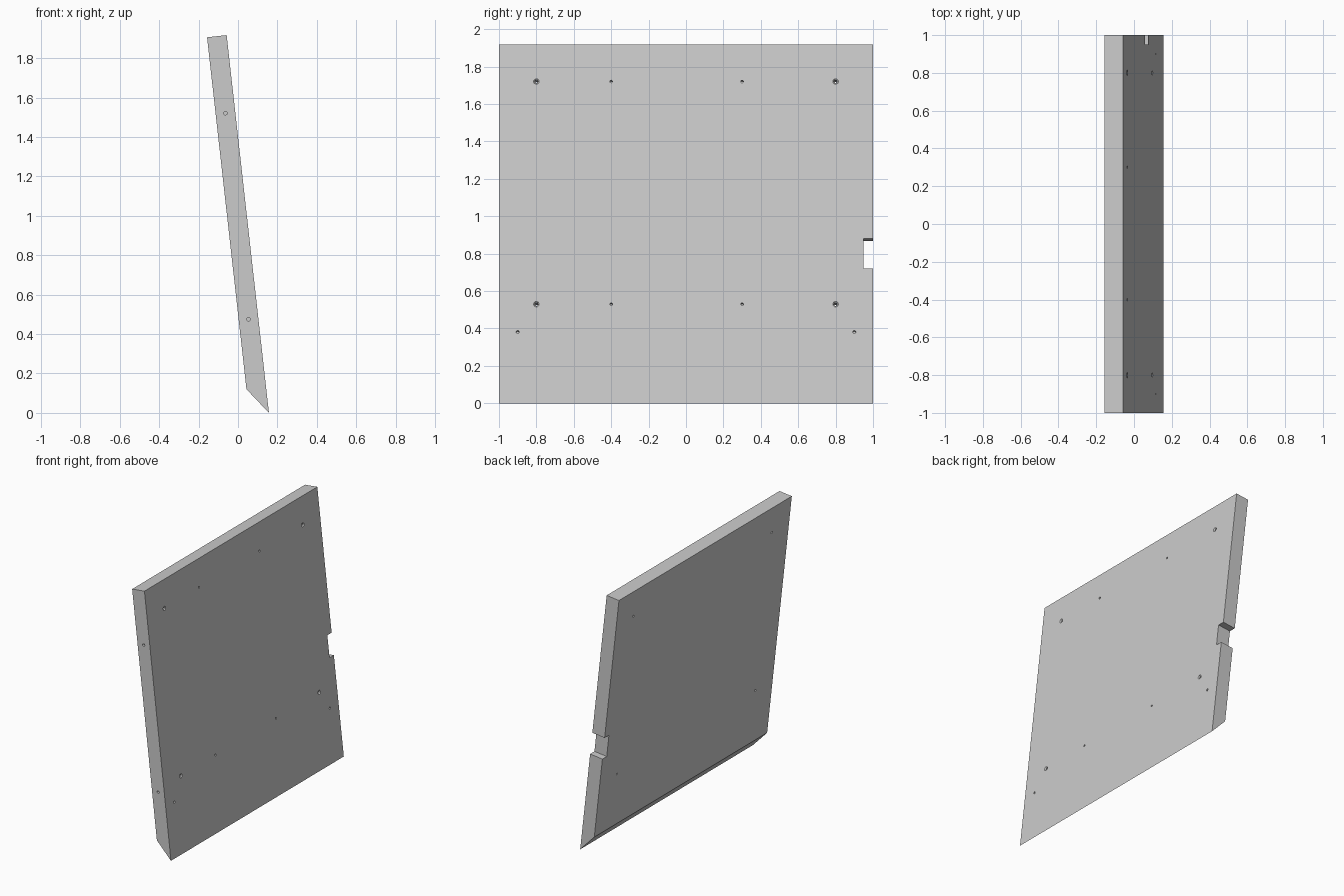
import bpy, bmesh, math
from mathutils import Matrix, Vector

if "Cube" in bpy.data.objects:
    bpy.data.objects.remove(bpy.data.objects["Cube"], do_unlink=True)

THICK, HEIGHT, BEVEL = 0.10, 1.929, 0.132
LEAN = math.radians(-6.39)


def new_object(name, bm):
    bmesh.ops.recalc_face_normals(bm, faces=bm.faces)
    mesh = bpy.data.meshes.new(name)
    bm.to_mesh(mesh)
    bm.free()
    obj = bpy.data.objects.new(name, mesh)
    bpy.context.collection.objects.link(obj)
    return obj


def add_hole(bm, mouth, direction, radius, depth, sink=0.0):
    """Drill a round hole from its mouth inward, with an optional countersink."""
    d = Vector(direction)
    turn = d.to_track_quat("Z", "Y").to_matrix().to_4x4()
    place = Matrix.Translation(mouth) @ turn
    out = 0.01
    # rings of (radius, distance along the hole), outside end first
    rings = [(radius, -out), (radius, depth)]
    if sink:
        rings = [(sink, -out), (sink, 0.0), (radius, sink - radius), (radius, depth)]
    sides = 16
    loops = []
    for r, z in rings:
        loops.append([bm.verts.new(place @ Vector((r * math.cos(a), r * math.sin(a), z)))
                      for a in (math.tau * i / sides for i in range(sides))])
    for low, high in zip(loops, loops[1:]):
        for i in range(sides):
            j = (i + 1) % sides
            bm.faces.new((low[i], low[j], high[j], high[i]))
    bm.faces.new(loops[0][::-1])
    bm.faces.new(loops[-1])


# Panel: side profile with a bevelled foot, extruded across the width
bm = bmesh.new()
profile = [(0, 0), (0, HEIGHT), (-THICK, HEIGHT), (-THICK, BEVEL)]
face = bm.faces.new([bm.verts.new((x, -1, z)) for x, z in profile])
ext = bmesh.ops.extrude_face_region(bm, geom=[face])
bmesh.ops.translate(bm, vec=(0, 2, 0),
                    verts=[g for g in ext["geom"] if isinstance(g, bmesh.types.BMVert)])
panel = new_object("side_panel", bm)

# Cutter: edge notch and all drilled holes
bm = bmesh.new()
notch = Matrix.Translation((-THICK / 2, 1, 0.805)) @ Matrix.Diagonal((0.2, 0.1, 0.161, 1))
bmesh.ops.create_cube(bm, size=1, matrix=notch)
inward = (-1, 0, 0)
for h in (0.533, 1.731):
    for y in (-0.8, 0.8):      # countersunk through holes
        add_hole(bm, (0, y, h), inward, 0.008, THICK + 0.02, sink=0.015)
    for y in (-0.4, 0.3):      # small dowel holes
        add_hole(bm, (0, y, h), inward, 0.007, 0.05)
for y in (-0.9, 0.9):          # lower peg holes
    add_hole(bm, (0, y, 0.383), inward, 0.008, 0.05)
for h in (0.484, 1.536):       # holes in the front edge
    add_hole(bm, (-THICK / 2, -1, h), (0, 1, 0), 0.009, 0.08)
cutter = new_object("hole_cutter", bm)
cutter.hide_render = True

mod = panel.modifiers.new("holes", "BOOLEAN")
mod.operation = "DIFFERENCE"
mod.solver = "EXACT"
mod.object = cutter
bpy.context.view_layer.objects.active = panel
bpy.ops.object.modifier_apply(modifier=mod.name)
bpy.data.objects.remove(cutter, do_unlink=True)

# Lean the panel back on its foot
panel.matrix_world = Matrix.Translation((0.157, 0, 0)) @ Matrix.Rotation(LEAN, 4, "Y")

# One plain grey
grey = bpy.data.materials.new("light_grey")
grey.use_nodes = True
colour = (0.6, 0.6, 0.6, 1)
grey.diffuse_color = colour
grey.node_tree.nodes["Principled BSDF"].inputs["Base Color"].default_value = colour
panel.data.materials.clear()
panel.data.materials.append(grey)
